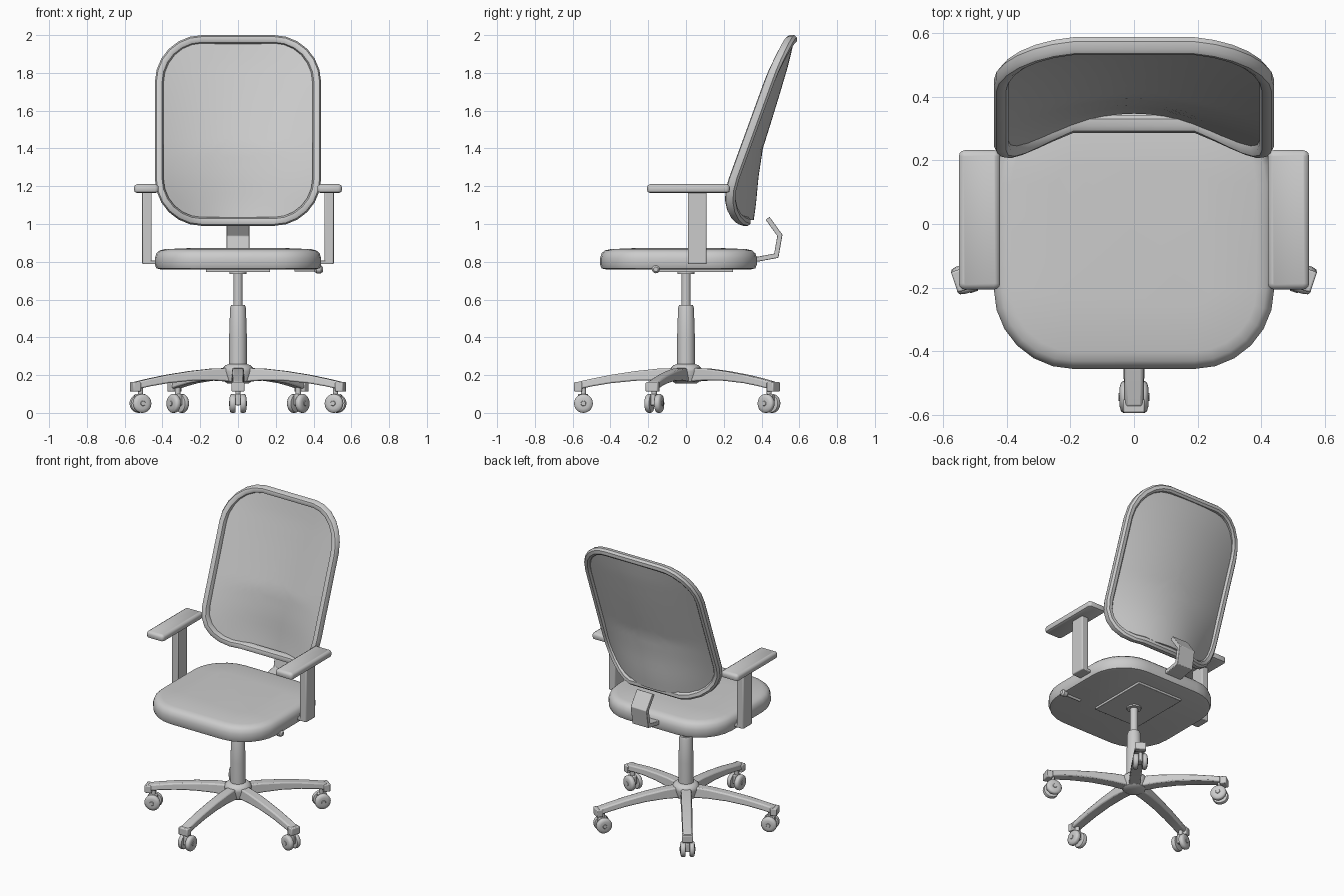
import bpy, bmesh, math
from mathutils import Matrix, Vector

cube = bpy.data.objects.get("Cube")
if cube:
    bpy.data.objects.remove(cube, do_unlink=True)

grey = bpy.data.materials.new("mid_grey")
grey.use_nodes = True
grey.diffuse_color = (0.6, 0.6, 0.6, 1)
grey.node_tree.nodes["Principled BSDF"].inputs["Base Color"].default_value = grey.diffuse_color


def finish(name, bm, matrix=None, bevel=0, angle=40):
    bmesh.ops.recalc_face_normals(bm, faces=bm.faces)
    if matrix:
        bm.transform(matrix)
    mesh = bpy.data.meshes.new(name)
    bm.to_mesh(mesh)
    bm.free()
    mesh.materials.append(grey)
    ob = bpy.data.objects.new(name, mesh)
    bpy.context.collection.objects.link(ob)
    if bevel:
        mod = ob.modifiers.new("Bevel", "BEVEL")
        mod.width, mod.segments = bevel, 2
    bpy.ops.object.select_all(action="DESELECT")
    ob.select_set(True)
    bpy.context.view_layer.objects.active = ob
    bpy.ops.object.shade_smooth_by_angle(angle=math.radians(angle))
    return ob


def loft(name, rings, loop=False, **kw):
    """Skin closed rings; cap the ends, or join last to first."""
    bm = bmesh.new()
    vs = [[bm.verts.new(p) for p in ring] for ring in rings]
    n = len(vs[0])
    for a, b in zip(vs, vs[1:] + vs[:1] if loop else vs[1:]):
        for i in range(n):
            bm.faces.new((a[i], a[(i + 1) % n], b[(i + 1) % n], b[i]))
    if not loop:
        bm.faces.new(vs[0])
        bm.faces.new(vs[-1])
    return finish(name, bm, **kw)


def box(name, lo, hi, **kw):
    bm = bmesh.new()
    bmesh.ops.create_cube(bm, size=1)
    lo, hi = Vector(lo), Vector(hi)
    for v in bm.verts:
        v.co = [(a + b) / 2 + c * (b - a) for a, b, c in zip(lo, hi, v.co)]
    return finish(name, bm, **kw)


def lathe(name, profile, segs=24, **kw):
    """Turn (radius, height) pairs about z."""
    ring = [math.tau * i / segs for i in range(segs)]
    return loft(name, [[(r * math.cos(a), r * math.sin(a), z) for a in ring]
                       for r, z in profile], **kw)


def outline(hw, hh, rad, inset=0, segs=6, straight=1):
    """Rounded rectangle, centred, pulled in by inset."""
    pts, r = [], max(rad - inset, 0.002)
    for q, (sx, sy) in enumerate([(1, 1), (-1, 1), (-1, -1), (1, -1)]):
        cx, cy = sx * (hw - inset - r), sy * (hh - inset - r)
        for i in range(segs + 1):
            a = math.pi / 2 * (q + i / segs)
            pts.append((cx + r * math.cos(a), cy + r * math.sin(a)))
    out, step = [], segs + 1
    for i, p in enumerate(pts):
        out.append(p)
        if i % step == segs:
            nxt = pts[(i + 1) % len(pts)]
            for k in range(1, straight):
                t = k / straight
                out.append((p[0] + t * (nxt[0] - p[0]), p[1] + t * (nxt[1] - p[1])))
    return out


# Backrest surface: curved centre line, straight raked sides
CENTRE = [(0.99, 0.35), (1.1, 0.366), (1.25, 0.38), (1.4, 0.403), (1.55, 0.45),
          (1.69, 0.493), (1.85, 0.54), (2.0, 0.575)]


def back_y(x, z):
    for (z0, y0), (z1, y1) in zip(CENTRE, CENTRE[1:]):
        if z <= z1:
            break
    centre = y0 + (y1 - y0) * (z - z0) / (z1 - z0)
    side = 0.255 + (z - 1.24) * 0.365
    t = (x / 0.42) ** 2
    return centre + (side - centre) * t


MID = 1.495
section = [(0.0, -0.012), (0.008, -0.026), (0.022, -0.03), (0.038, -0.024), (0.046, -0.008),
           (0.046, 0.014), (0.034, 0.026), (0.012, 0.026), (0.0, 0.012)]
base = outline(0.44, 0.505, 0.25, 0.022)
frame = []
for inset, dy in section:
    frame.append([(x, back_y(bx, bz + MID) + dy, z + MID) for (x, z), (bx, bz)
                  in zip(outline(0.44, 0.505, 0.25, inset), base)])
loft("back_frame", frame, loop=True)

edge = outline(0.44, 0.505, 0.25, 0.03, straight=8)
scales = [1, 0.9, 0.8, 0.7, 0.6, 0.5, 0.4, 0.3, 0.2, 0.1, 0.01]


def panel_ring(s, dy):
    return [(x * s, back_y(x * s, z * s + MID) + dy, z * s + MID) for x, z in edge]


loft("back_panel", [panel_ring(s, -0.008) for s in reversed(scales)]
     + [panel_ring(s, 0.004) for s in scales])

# Bent strap behind the seat that carries the backrest
path = [Vector(p) for p in [(0.30, 0.81), (0.385, 0.815), (0.478, 0.832), (0.497, 0.94), (0.432, 1.03)]]
rings = []
for i, p in enumerate(path):
    d0 = (p - path[max(i - 1, 0)]).normalized()
    d1 = (path[min(i + 1, len(path) - 1)] - p).normalized()
    d = (d0 + d1).normalized()
    n = Vector((-d.y, d.x)) * 0.013 / max(d.dot(d1 if d1.length else d0), 0.5)
    a, b = p + n, p - n
    rings.append([(-0.06, *a), (0.06, *a), (0.06, *b), (-0.06, *b)])
loft("back_strap", rings, bevel=0.003)

# Seat cushion
SEAT = [(0.03, 0.76), (0.008, 0.765), (0.0, 0.785), (0.0, 0.82), (0.008, 0.845),
        (0.025, 0.86), (0.055, 0.867), (0.2, 0.873)]
loft("seat_cushion", [[(x, y - 0.04, z) for x, y in outline(0.44, 0.415, 0.25, d)]
                      for d, z in SEAT])
box("seat_plate", (-0.17, -0.17, 0.745), (0.17, 0.25, 0.765), bevel=0.003)

# Height lever under the seat's left edge
lathe("lever_rod", [(0.009, 0.3), (0.009, 0.43)], 10,
      matrix=Matrix.Translation((0, -0.16, 0.757)) @ Matrix.Rotation(math.pi / 2, 4, "Y"))
lathe("lever_knob", [(0.012, 0.405), (0.021, 0.415), (0.021, 0.44), (0.012, 0.45)], 12,
      matrix=Matrix.Translation((0, -0.16, 0.76)) @ Matrix.Rotation(math.pi / 2, 4, "Y"))

# Armrests
PAD = [(0.015, 1.165), (0.003, 1.17), (0.0, 1.18), (0.0, 1.195), (0.004, 1.204), (0.016, 1.211)]
for side, s in (("left", 1), ("right", -1)):
    loft(side + "_arm_pad", [[(x + s * 0.485, y + 0.013, z) for x, y in
                              outline(0.065, 0.219, 0.02, d, 3)] for d, z in PAD])
    xs = sorted((s * 0.457, s * 0.507))
    box(side + "_arm_post", (xs[0], 0.01, 0.787), (xs[1], 0.108, 1.17), bevel=0.006)
    xs = sorted((s * 0.38, s * 0.5))
    box(side + "_arm_foot", (xs[0], 0.01, 0.787), (xs[1], 0.108, 0.806), bevel=0.004)

# Gas column and hub
lathe("column_rod", [(0.024, 0.5), (0.024, 0.75)])
lathe("column_collar", [(0.045, 0.735), (0.045, 0.748)])
lathe("column_sleeve", [(0.048, 0.2), (0.047, 0.4), (0.042, 0.555), (0.037, 0.57)])
lathe("base_hub", [(0.055, 0.155), (0.07, 0.165), (0.084, 0.22), (0.082, 0.236),
                   (0.066, 0.252), (0.05, 0.258)])

# Five legs with twin-wheel casters; each is laid out along +x, then turned
LEG = [(0.04, 0.165, 0.238, 0.036), (0.15, 0.172, 0.234, 0.036), (0.27, 0.17, 0.221, 0.035),
       (0.4, 0.157, 0.201, 0.034), (0.5, 0.14, 0.181, 0.033), (0.575, 0.124, 0.164, 0.032)]
WHEEL = [(0.036, 0.012), (0.047, 0.014), (0.05, 0.02), (0.05, 0.034), (0.045, 0.041),
         (0.03, 0.045), (0.014, 0.045), (0.012, 0.048)]
for k in range(5):
    turn = Matrix.Rotation(math.radians(72 * k - 90), 4, "Z")
    tag = str(k + 1)
    loft("leg_" + tag, [[(r, -w, lo), (r, -w * 0.85, hi), (r, w * 0.85, hi), (r, w, lo)]
                        for r, lo, hi, w in LEG], matrix=turn, bevel=0.008)
    box("leg_tip_" + tag, (0.55, -0.034, 0.112), (0.593, 0.034, 0.163), matrix=turn, bevel=0.006)
    at = turn @ Matrix.Translation((0.543, 0, 0))
    lathe("caster_stem_" + tag, [(0.014, 0.05), (0.014, 0.14)], 12, matrix=at)
    box("caster_fork_" + tag, (-0.025, -0.013, 0.04), (0.03, 0.013, 0.1), matrix=at, bevel=0.005)
    for side, s in (("a", 1), ("b", -1)):
        spin = Matrix.Translation((0, 0, 0.05)) @ Matrix.Rotation(-s * math.pi / 2, 4, "X")
        lathe("caster_wheel_" + tag + side, WHEEL, 20, matrix=at @ spin)
